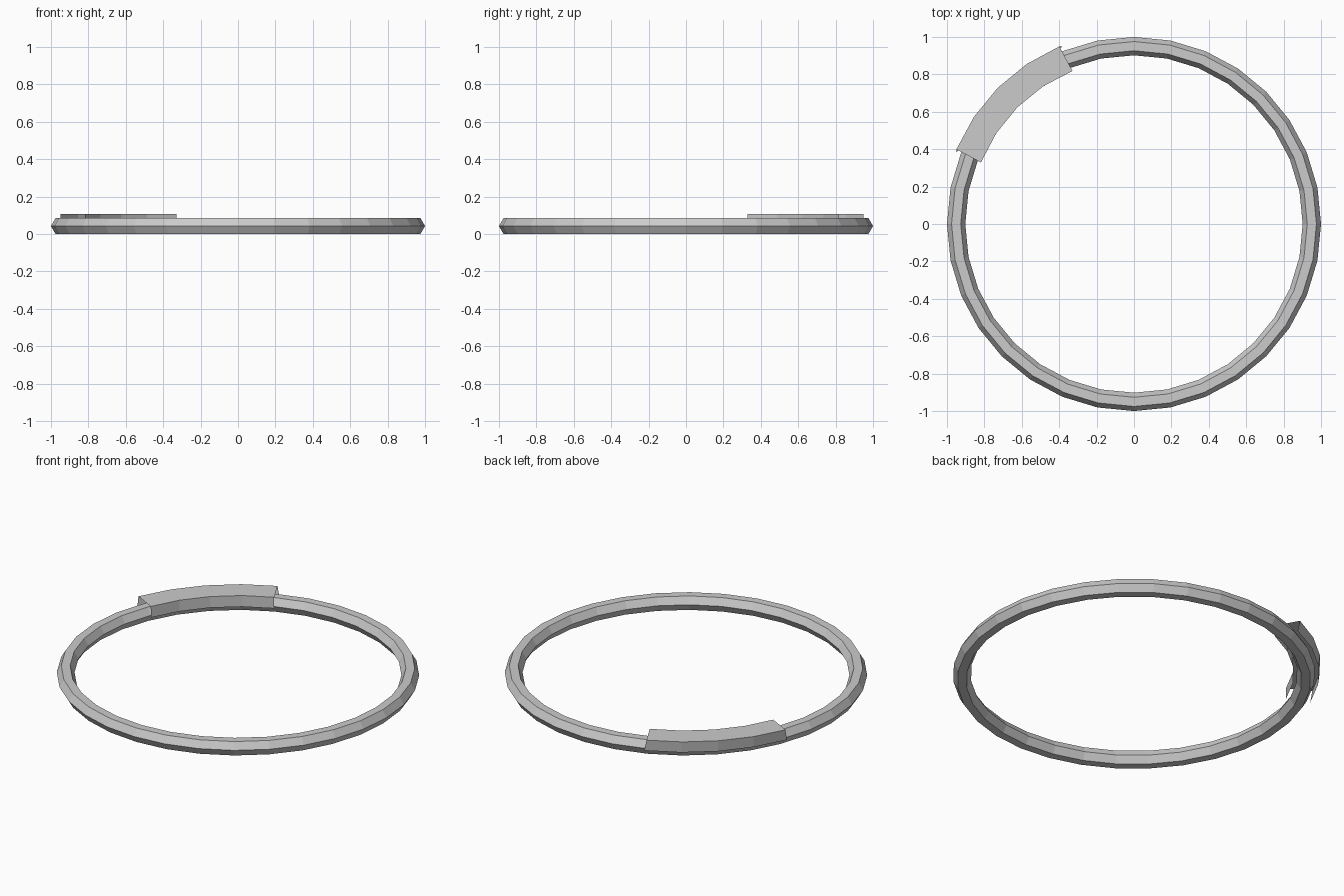
import bpy, bmesh
from math import cos, sin, radians

if "Cube" in bpy.data.objects:
    bpy.data.objects.remove(bpy.data.objects["Cube"])


def mesh_object(name, bm):
    mesh = bpy.data.meshes.new(name)
    bm.to_mesh(mesh)
    bm.free()
    obj = bpy.data.objects.new(name, mesh)
    bpy.context.collection.objects.link(obj)
    return obj


def sweep(bm, rows, closed):
    # Bridge successive cross-sections with quads
    for i in range(len(rows) if closed else len(rows) - 1):
        a, b = rows[i], rows[(i + 1) % len(rows)]
        n = len(a)
        for j in range(n if closed else n - 1):
            k = (j + 1) % n
            bm.faces.new((a[j], b[j], b[k], a[k]))


def point(bm, r, z, degrees):
    t = radians(degrees)
    return bm.verts.new((r * cos(t), r * sin(t), z))


# Hoop: hexagonal tube around a 32-sided circle
TUBE, HALF_HEIGHT = 0.049, 0.0424
bm = bmesh.new()
rows = []
for i in range(32):
    rows.append([point(bm, 1 - TUBE + TUBE * cos(radians(60 * j)),
                       HALF_HEIGHT + TUBE * sin(radians(60 * j)), i * 11.25)
                 for j in range(6)])
sweep(bm, rows, True)
bmesh.ops.recalc_face_normals(bm, faces=bm.faces)
mesh_object("hoop", bm)

# Clip: open-bottomed channel over the hoop, (radius, height, half angle)
profile = [(1.022, 0.04, 23.0), (1.03, 0.108, 22.2),
           (0.882, 0.108, 23.1), (0.882, 0.04, 23.0)]
bm = bmesh.new()
rows = [[point(bm, r, z, 135 + half * s / 2) for r, z, half in profile]
        for s in range(-2, 3)]
sweep(bm, rows, False)
# Point the top panel upwards so the sheet faces outwards
top = max(bm.faces, key=lambda f: f.calc_center_median().z)
top.normal_update()
if top.normal.z < 0:
    bmesh.ops.reverse_faces(bm, faces=bm.faces)
mesh_object("joint_clip", bm)
